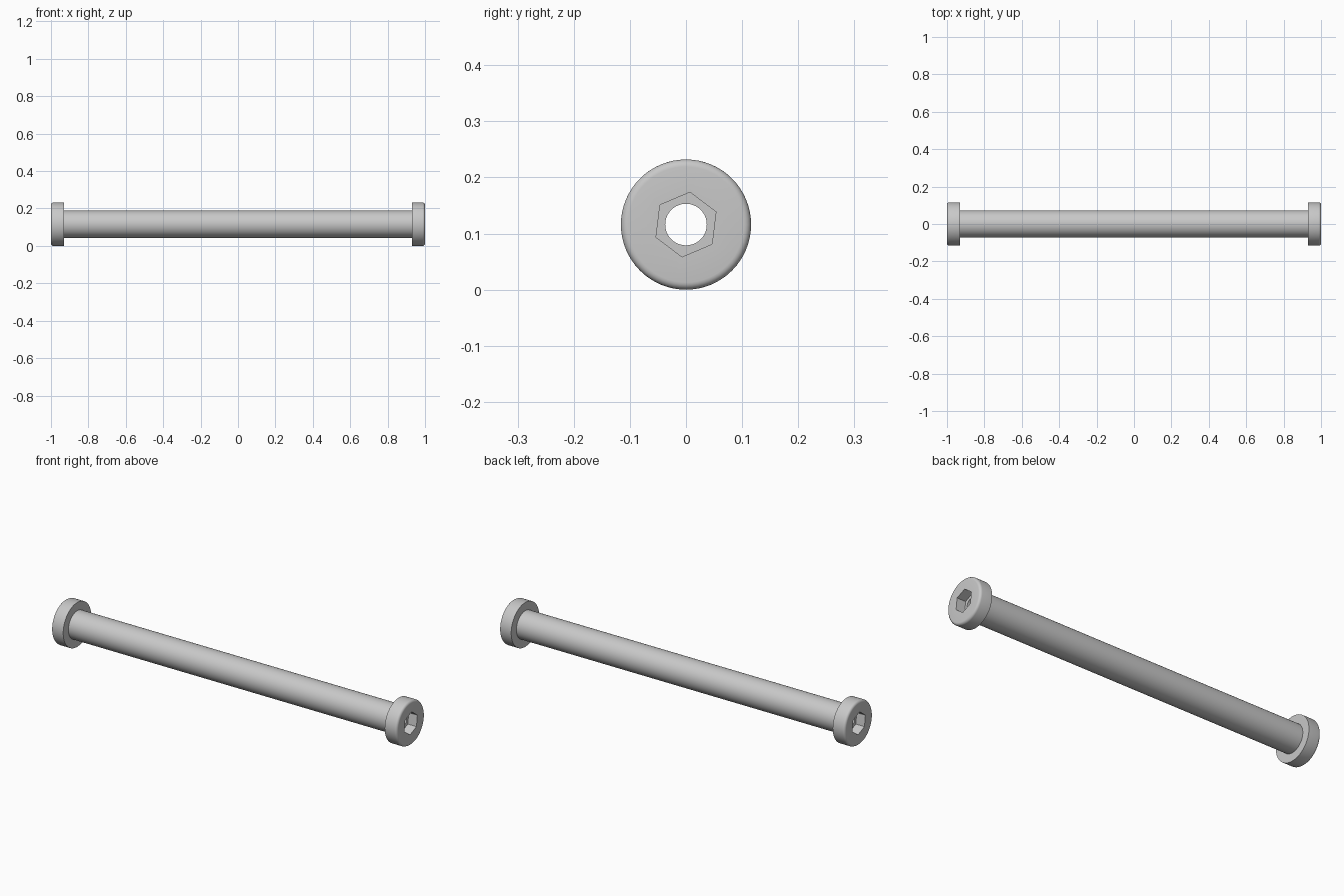
import bpy, bmesh, math
from mathutils import Matrix, Vector

cube = bpy.data.objects.get("Cube")
if cube:
    bpy.data.objects.remove(cube, do_unlink=True)

HEAD_R, TUBE_R, BORE_R = 0.116, 0.073, 0.037
HEAD_X, FILLET = 0.93, 0.013
SOCKET_R, SOCKET_DEPTH = 0.058, 0.05
SIDES = 64

metal = bpy.data.materials.new("light grey metal")
metal.use_nodes = True
colour = (0.58, 0.58, 0.58, 1)
metal.diffuse_color = colour
metal.node_tree.nodes["Principled BSDF"].inputs["Base Color"].default_value = colour


def add_object(name, bm):
    bmesh.ops.recalc_face_normals(bm, faces=bm.faces)
    mesh = bpy.data.meshes.new(name)
    bm.to_mesh(mesh)
    bm.free()
    obj = bpy.data.objects.new(name, mesh)
    bpy.context.collection.objects.link(obj)
    mesh.materials.append(metal)
    obj.location.z = HEAD_R
    return obj


# Hollow pin with a filleted head at both ends, turned around x
half = [(HEAD_X, TUBE_R), (HEAD_X, HEAD_R)]
for i in range(6):
    a = math.pi / 2 * (1 - i / 5)
    half.append((1 - FILLET + FILLET * math.cos(a), HEAD_R - FILLET + FILLET * math.sin(a)))
half.append((1, BORE_R))
profile = half + [(-x, r) for x, r in reversed(half)]

bm = bmesh.new()
rings = []
for x, r in profile:
    rings.append([bm.verts.new((x, r * math.cos(2 * math.pi * k / SIDES),
                                r * math.sin(2 * math.pi * k / SIDES))) for k in range(SIDES)])
for a, b in zip(rings, rings[1:] + rings[:1]):
    for k in range(SIDES):
        n = (k + 1) % SIDES
        bm.faces.new((a[k], a[n], b[n], b[k]))
pin = add_object("headed_pin", bm)

# Hexagonal key sockets cut into both heads
for side, label in ((1, "left"), (-1, "right")):
    bm = bmesh.new()
    bmesh.ops.create_cone(bm, cap_ends=True, segments=6, radius1=SOCKET_R,
                          radius2=SOCKET_R, depth=2 * SOCKET_DEPTH)
    bmesh.ops.rotate(bm, verts=bm.verts, matrix=Matrix.Rotation(math.pi / 2, 3, 'Y'))
    # One corner points almost straight up
    corner = max(bm.verts, key=lambda v: v.co.z).co
    tilt = math.radians(83) - math.atan2(corner.z, corner.y)
    bmesh.ops.rotate(bm, verts=bm.verts, matrix=Matrix.Rotation(tilt, 3, 'X'))
    if side < 0:
        bmesh.ops.rotate(bm, verts=bm.verts, matrix=Matrix.Rotation(math.pi, 3, 'Z'))
    bmesh.ops.translate(bm, verts=bm.verts, vec=Vector((side, 0, 0)))
    cutter = add_object(label + "_socket_cutter", bm)
    cutter.hide_render = True

    cut = pin.modifiers.new(label + "_socket", 'BOOLEAN')
    cut.object = cutter
    cut.operation = 'DIFFERENCE'
    cut.solver = 'EXACT'
    bpy.context.view_layer.objects.active = pin
    bpy.ops.object.modifier_apply(modifier=cut.name)
    bpy.data.objects.remove(cutter, do_unlink=True)

# Smooth round walls, crisp rims
for o in bpy.context.selected_objects:
    o.select_set(False)
pin.select_set(True)
bpy.context.view_layer.objects.active = pin
bpy.ops.object.shade_smooth_by_angle(angle=math.radians(30))
